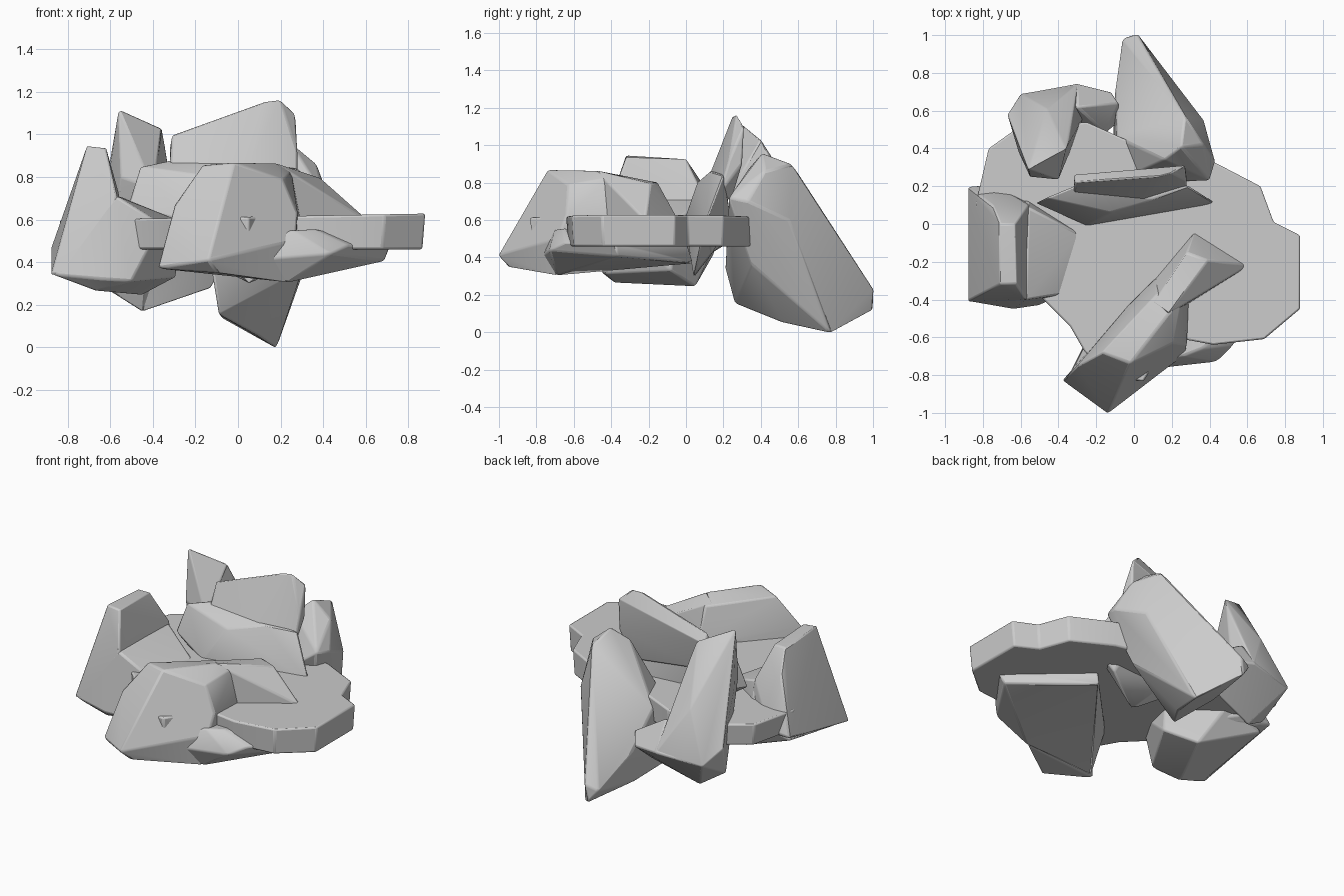
import bpy, bmesh, math


def finish(name, bm, width):
    """Turn a bmesh into an object with softly chipped edges."""
    bmesh.ops.recalc_face_normals(bm, faces=bm.faces)
    mesh = bpy.data.meshes.new(name)
    bm.to_mesh(mesh)
    bm.free()
    ob = bpy.data.objects.new(name, mesh)
    bpy.context.collection.objects.link(ob)
    bev = ob.modifiers.new("chipped_edges", 'BEVEL')
    bev.width = width
    bev.segments = 2
    bev.limit_method = 'ANGLE'
    bev.angle_limit = math.radians(20)
    bpy.ops.object.select_all(action='DESELECT')
    ob.select_set(True)
    bpy.context.view_layer.objects.active = ob
    bpy.ops.object.shade_smooth_by_angle(angle=math.radians(25))
    return ob


def rock(name, corners, width=0.01):
    """Faceted boulder: convex hull around a few corner points."""
    bm = bmesh.new()
    for c in corners:
        bm.verts.new(c)
    bmesh.ops.convex_hull(bm, input=bm.verts[:])
    bmesh.ops.delete(bm, geom=[v for v in bm.verts if not v.link_faces], context='VERTS')
    bmesh.ops.dissolve_limit(bm, angle_limit=math.radians(5), verts=bm.verts[:], edges=bm.edges[:])
    return finish(name, bm, width)


def slab(name, outline, z0, z1):
    """Flat stone plate, slightly narrower at the bottom."""
    bm = bmesh.new()
    low = [bm.verts.new((x * 0.985, y * 0.985, z0)) for x, y in outline]
    top = [bm.verts.new((x, y, z1 + 0.018 * x)) for x, y in outline]
    bm.faces.new(low[::-1])
    bm.faces.new(top)
    n = len(outline)
    for i in range(n):
        j = (i + 1) % n
        bm.faces.new((low[i], low[j], top[j], top[i]))
    return finish(name, bm, 0.01)


# flat plate that ties the boulders together
slab("stone_plate", [
    (0.42, 0.33), (0.67, 0.20), (0.74, 0.01), (0.88, -0.06), (0.88, -0.45),
    (0.69, -0.61), (0.42, -0.64), (0.26, -0.61), (0.12, -0.72), (0.05, -0.835), (-0.04, -0.82),
    (-0.26, -0.68), (-0.34, -0.54), (-0.50, -0.38), (-0.75, -0.2), (-0.84, 0.10),
    (-0.77, 0.40), (-0.63, 0.50), (-0.25, 0.54), (-0.05, 0.45)], 0.46, 0.612)

# front boulder: bulky front, narrower tail, broad foot under the plate
rock("front_boulder", [
    (-0.38, -0.83, 0.37), (-0.14, -1.005, 0.41), (-0.1, -0.95, 0.35), (0.23, -0.69, 0.305),
    (0.28, -0.64, 0.63), (0.21, -0.63, 0.79), (0.29, -0.38, 0.62), (0.25, -0.40, 0.83),
    (0.05, -0.86, 0.45), (0.27, -0.69, 0.50),
    (-0.17, -0.68, 0.855), (-0.02, -0.74, 0.868), (0.18, -0.48, 0.865), (-0.30, -0.75, 0.67),
    (-0.02, -0.42, 0.62), (0.12, -0.28, 0.62), (0.12, -0.37, 0.83)])
rock("front_boulder_tail", [
    (0.18, -0.48, 0.865), (0.29, -0.42, 0.60), (0.39, -0.19, 0.795), (0.28, -0.15, 0.80),
    (0.61, -0.22, 0.60), (0.32, -0.04, 0.60), (0.02, -0.40, 0.60), (0.10, -0.42, 0.84)])
rock("front_boulder_foot", [
    (-0.36, -0.82, 0.375), (0.24, -0.69, 0.305), (0.44, -0.73, 0.44), (0.26, -0.70, 0.55),
    (0.36, -0.66, 0.555), (0.52, -0.65, 0.48), (0.69, -0.36, 0.405), (0.72, -0.38, 0.48),
    (0.30, 0.04, 0.37), (0.28, 0.0, 0.50), (-0.2, -0.5, 0.47)])

# left boulder: tall peak and a lower shoulder on its right
rock("left_boulder", [
    (-0.88, -0.41, 0.34), (-0.88, 0.20, 0.46), (-0.74, 0.21, 0.48), (-0.71, -0.32, 0.945),
    (-0.62, -0.32, 0.935), (-0.71, 0.0, 0.925), (-0.63, 0.0, 0.925), (-0.75, 0.10, 0.78),
    (-0.57, -0.40, 0.72), (-0.56, 0.10, 0.72), (-0.62, -0.44, 0.35), (-0.50, -0.35, 0.4),
    (-0.50, 0.10, 0.4)])
rock("left_boulder_shoulder", [
    (-0.87, -0.41, 0.34), (-0.57, 0.16, 0.48), (-0.29, -0.05, 0.60), (-0.36, -0.37, 0.58),
    (-0.29, -0.08, 0.33), (-0.50, -0.43, 0.31), (-0.64, -0.45, 0.32), (-0.67, -0.38, 0.265),
    (-0.45, 0.05, 0.245), (-0.57, -0.40, 0.71), (-0.56, 0.09, 0.71), (-0.85, 0.15, 0.42)])

# back left boulder: leaning spike and a flared base
rock("back_left_boulder", [
    (-0.56, 0.29, 1.12), (-0.36, 0.40, 1.03), (-0.34, 0.45, 0.92), (-0.61, 0.38, 0.78),
    (-0.55, 0.25, 0.80), (-0.40, 0.235, 0.75), (-0.67, 0.58, 0.48), (-0.60, 0.69, 0.39),
    (-0.30, 0.74, 0.42), (-0.45, 0.50, 0.165), (-0.60, 0.45, 0.26), (-0.25, 0.60, 0.35),
    (-0.46, 0.61, 0.70)])
rock("back_left_boulder_base", [
    (-0.60, 0.69, 0.39), (-0.30, 0.745, 0.42), (-0.12, 0.70, 0.40), (-0.08, 0.64, 0.47),
    (-0.08, 0.54, 0.36), (-0.15, 0.48, 0.42), (-0.30, 0.62, 0.60), (-0.45, 0.50, 0.165),
    (-0.13, 0.55, 0.275), (-0.60, 0.45, 0.26)])

# leaning blade in the middle: thin upper half, wider lower half
rock("middle_blade", [
    (0.20, 0.27, 1.165), (0.27, 0.31, 1.10), (0.12, 0.25, 1.155), (-0.31, 0.22, 1.0),
    (-0.32, 0.26, 0.94), (-0.32, 0.16, 0.84), (0.28, 0.23, 0.92), (0.27, 0.30, 0.90),
    (0.28, 0.18, 0.75), (-0.25, 0.22, 0.75), (0.20, 0.24, 0.70), (0.05, 0.13, 0.85)])
rock("middle_blade_base", [
    (-0.52, 0.11, 0.66), (-0.46, 0.14, 0.85), (-0.32, 0.20, 0.88), (0.10, 0.13, 0.86),
    (0.29, 0.20, 0.84), (0.44, 0.105, 0.59), (-0.25, -0.01, 0.60), (-0.12, 0.06, 0.80),
    (0.05, 0.04, 0.29), (0.27, 0.14, 0.42), (0.20, 0.24, 0.60), (-0.20, 0.18, 0.55)])

# long back boulder sloping down to the ground
rock("back_right_boulder", [
    (-0.06, 0.98, 0.20), (0.02, 1.005, 0.23), (0.0, 1.0, 0.12), (0.18, 0.77, -0.005),
    (0.10, 0.52, 0.05), (-0.09, 0.26, 0.155), (-0.12, 0.21, 0.34), (0.37, 0.55, 0.60),
    (0.43, 0.33, 0.70), (0.40, 0.23, 0.72), (0.16, 0.34, 0.88), (0.25, 0.41, 0.96),
    (0.37, 0.42, 0.86), (0.27, 0.57, 0.90), (-0.09, 0.46, 0.55), (-0.10, 0.70, 0.35),
    (0.30, 0.35, 0.36), (-0.08, 0.62, 0.14)])
